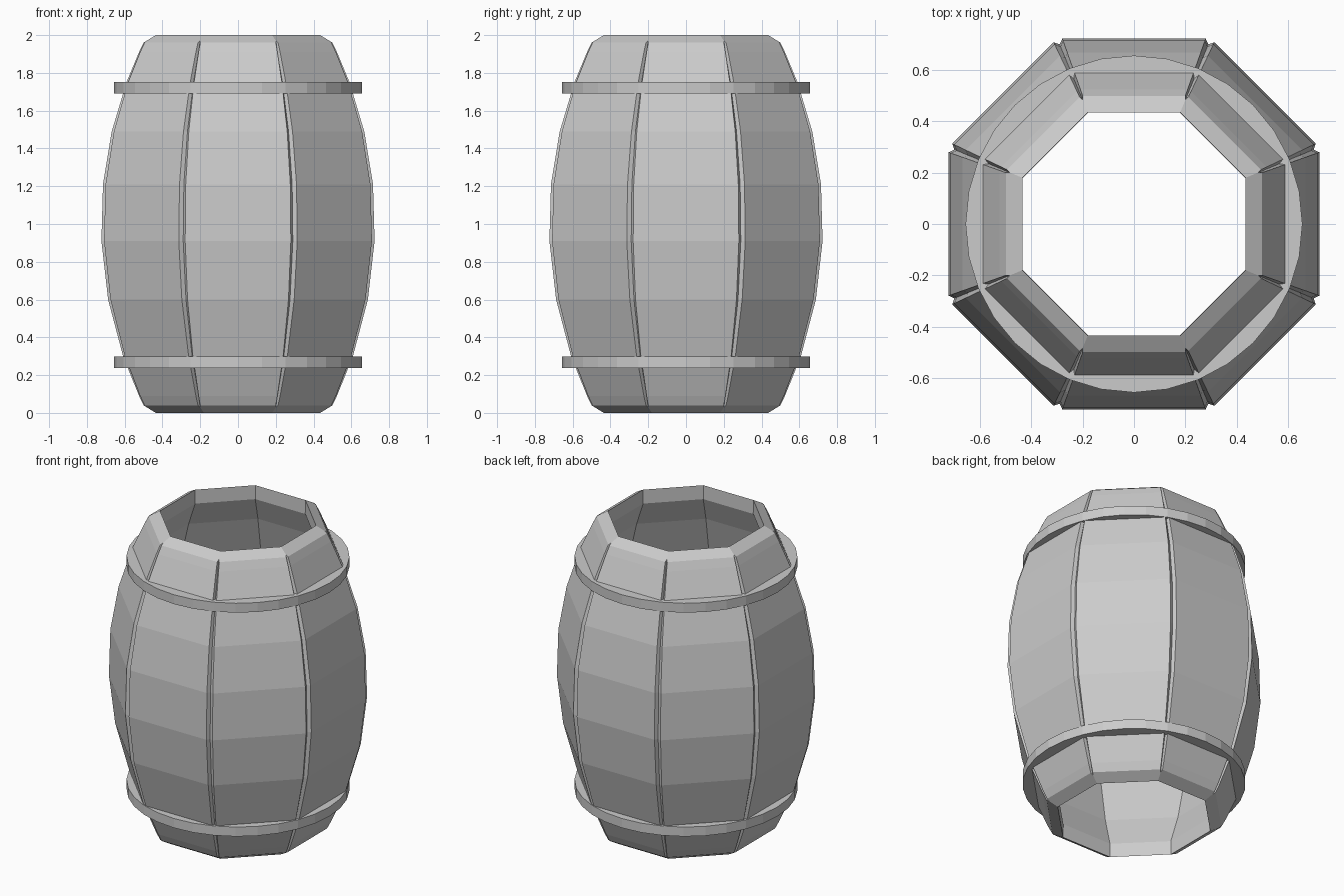
import bpy, bmesh
from math import radians, tan, sqrt, cos, sin, pi
from mathutils import Matrix

if "Cube" in bpy.data.objects:
    bpy.data.objects.remove(bpy.data.objects["Cube"])

SIDES = 8
T = tan(pi / SIDES)
ARC = 2.16                       # radius of the bulge curve


def bulge(z):
    return 0.725 - ARC + sqrt(ARC ** 2 - (z - 1) ** 2)


def new_object(name, bm):
    bmesh.ops.recalc_face_normals(bm, faces=bm.faces)
    mesh = bpy.data.meshes.new(name)
    bm.to_mesh(mesh)
    bm.free()
    obj = bpy.data.objects.new(name, mesh)
    bpy.context.collection.objects.link(obj)
    return obj


def loft(bm, loops, closed=False):
    rows = [[bm.verts.new(p) for p in loop] for loop in loops]
    n = len(rows[0])
    pairs = list(zip(rows, rows[1:]))
    if closed:
        pairs.append((rows[-1], rows[0]))
    for a, b in pairs:
        for i in range(n):
            j = (i + 1) % n
            bm.faces.new((a[i], a[j], b[j], b[i]))
    if not closed:
        bm.faces.new(rows[0])
        bm.faces.new(rows[-1])


# Stave: bevelled plank, sloped at both ends and bowed outward
def stave_section(z):
    r = bulge(z)
    bevel = 0.02 - 0.013 * ((z - 1) / 0.96) ** 2
    if z in (0.04, 1.96):
        ri, zi = 0.435, (0 if z < 1 else 2)
    else:
        ri, zi = r - 0.09, z
    rv, zv = r + (ri - r) * 0.25, z + (zi - z) * 0.25
    half = [(ri, zi, ri * T), (rv, zv, rv * T), (r, z, r * T - bevel)]
    return ([(-w, -rad, h) for rad, h, w in half] +
            [(w, -rad, h) for rad, h, w in reversed(half)])


levels = [0.04, 0.09, 0.3, 0.6, 0.91, 1.21, 1.49, 1.75, 1.91, 1.96]
for k in range(SIDES):
    bm = bmesh.new()
    loft(bm, [stave_section(z) for z in levels])
    bm.transform(Matrix.Rotation(radians(45 * k), 4, 'Z'))
    new_object(f"stave_{k + 1}", bm)


# Hoops: flat round bands near each end
def hoop(name, z0, z1, inner=0.58, outer=0.657, seg=32):
    bm = bmesh.new()
    profile = [(inner, z0), (outer, z0), (outer, z1), (inner, z1)]
    loft(bm, [[(r * cos(2 * pi * i / seg), r * sin(2 * pi * i / seg), z)
               for r, z in profile] for i in range(seg)], closed=True)
    new_object(name, bm)


hoop("lower_hoop", 0.237, 0.298)
hoop("upper_hoop", 1.692, 1.753)
